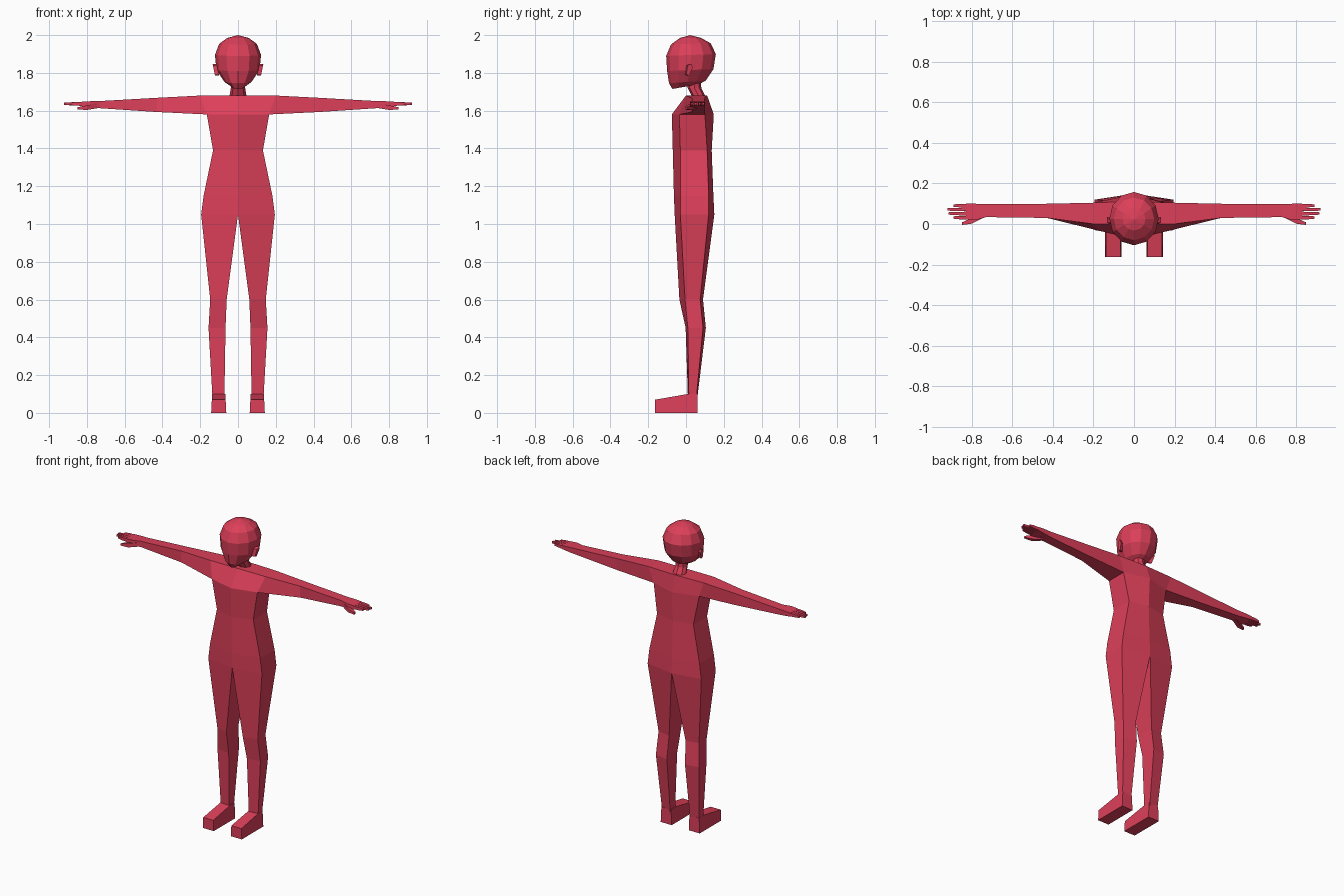
import bpy, bmesh, math

if "Cube" in bpy.data.objects:
    bpy.data.objects.remove(bpy.data.objects["Cube"])

mat = bpy.data.materials.new("red")
mat.diffuse_color = (0.72, 0.05, 0.10, 1)
mat.use_nodes = True
mat.node_tree.nodes["Principled BSDF"].inputs["Base Color"].default_value = mat.diffuse_color


def loft(name, rings, mirror=False, apex=None):
    """Skin a list of point rings, closing the ends (last end may be a point)."""
    bm = bmesh.new()
    rows = [[bm.verts.new(p) for p in ring] for ring in rings]
    n = len(rows[0])
    for a, b in zip(rows, rows[1:]):
        for i in range(n):
            j = (i + 1) % n
            bm.faces.new((a[i], a[j], b[j], b[i]))
    bm.faces.new(rows[0][::-1])
    if apex:
        tip = bm.verts.new(apex)
        for i in range(n):
            bm.faces.new((rows[-1][i], rows[-1][(i + 1) % n], tip))
    else:
        bm.faces.new(rows[-1])
    bmesh.ops.recalc_face_normals(bm, faces=bm.faces)
    me = bpy.data.meshes.new(name)
    bm.to_mesh(me)
    bm.free()
    me.materials.append(mat)
    ob = bpy.data.objects.new(name, me)
    bpy.context.collection.objects.link(ob)
    if mirror:
        m = ob.modifiers.new("mirror", 'MIRROR')
        m.use_mirror_merge = False
    return ob


def hexagon(z, w, yf, sf, sb, yb):
    return [(0, yf, z), (w, sf, z), (w, sb, z), (0, yb, z), (-w, sb, z), (-w, sf, z)]


def leg_ring(z, xi, xo, inner_f, outer_f, outer_b, inner_b):
    return [(xi, inner_f, z), (xo, outer_f, z), (xo, outer_b, z), (xi, inner_b, z)]


def cross(x, y0, y1, z0, z1):
    return [(x, y0, z0), (x, y1, z0), (x, y1, z1), (x, y0, z1)]


# torso with a ridge down front and back
loft("torso", [hexagon(1.05, .195, -.06, -.03, .12, .15),
               hexagon(1.15, .182, -.064, -.03, .12, .145),
               hexagon(1.39, .132, -.07, -.03, .112, .136),
               hexagon(1.58, .165, -.075, -.035, .10, .147),
               hexagon(1.68, .20, .0, .0, .105, .112)])

# legs and feet
loft("leg", [leg_ring(1.05, .0, .195, -.06, -.03, .12, .15),
             leg_ring(.60, .06, .147, -.035, -.005, .075, .09),
             leg_ring(.45, .066, .156, -.002, .01, .09, .105),
             leg_ring(.08, .072, .135, .01, .015, .055, .06)], True)
foot = [(.06, 0), (-.163, 0), (-.163, .07), (.01, .1), (.06, .1)]
loft("foot", [[(xm + s * (.04 - .05 * z), y, z) for y, z in foot]
              for xm, s in ((.102, -1), (.102, 1))], True)

# arms running into flat hands
first = [(.165, -.035, 1.58), (.165, .10, 1.58), (.20, .105, 1.68), (.20, .0, 1.68)]
loft("arm", [first,
             cross(.43, .03, .10, 1.593, 1.668),
             cross(.73, .034, .098, 1.613, 1.651),
             cross(.78, .02, .10, 1.618, 1.65),
             cross(.83, .022, .10, 1.624, 1.647)], True)

# fingers and thumb
for i, (y, tip) in enumerate(((.032, .89), (.052, .915), (.072, .92), (.091, .89))):
    loft("finger_%d" % (i + 1), [cross(.82, y - .009, y + .009, 1.625, 1.646),
                                 cross(.86, y - .009, y + .008, 1.627, 1.646),
                                 cross(tip, y - .006, y + .006, 1.63, 1.642)], True)
loft("thumb", [cross(.745, .03, .06, 1.613, 1.64),
               cross(.80, .002, .03, 1.604, 1.628),
               cross(.85, -.005, .008, 1.606, 1.618)], True)

# neck
loft("neck", [[(w * math.cos(a), yc + .036 * math.sin(a), z)
               for a in [math.tau * k / 8 for k in range(8)]]
              for z, w, yc in ((1.67, .046, .07), (1.72, .038, .045), (1.80, .04, .04))])

# faceted head: tilted rings (front z, back z, front y, back y, half width)
profile = [(1.715, 1.74, -.072, .07, .035), (1.745, 1.76, -.09, .105, .072),
           (1.81, 1.82, -.10, .145, .114), (1.89, 1.90, -.105, .158, .122),
           (1.95, 1.957, -.08, .13, .10), (1.985, 1.985, -.032, .08, .057)]
head = []
for zf, zb, yf, yb, w in profile:
    ring = []
    for k in range(12):
        a = math.tau * k / 12
        t = (1 - math.cos(a)) / 2
        ring.append((w * math.sin(a), yf + (yb - yf) * t, zf + (zb - zf) * t))
    head.append(ring)
loft("head", head, apex=(0, .022, 2.0))

# ears
ear = [(-.004, 1.79), (.012, 1.785), (.03, 1.83), (.022, 1.848), (.002, 1.84)]
loft("ear", [[(x + (z - 1.785) * .2, y + dy, z) for y, z in ear]
             for x, dy in ((.10, 0), (.122, .006))], True)
